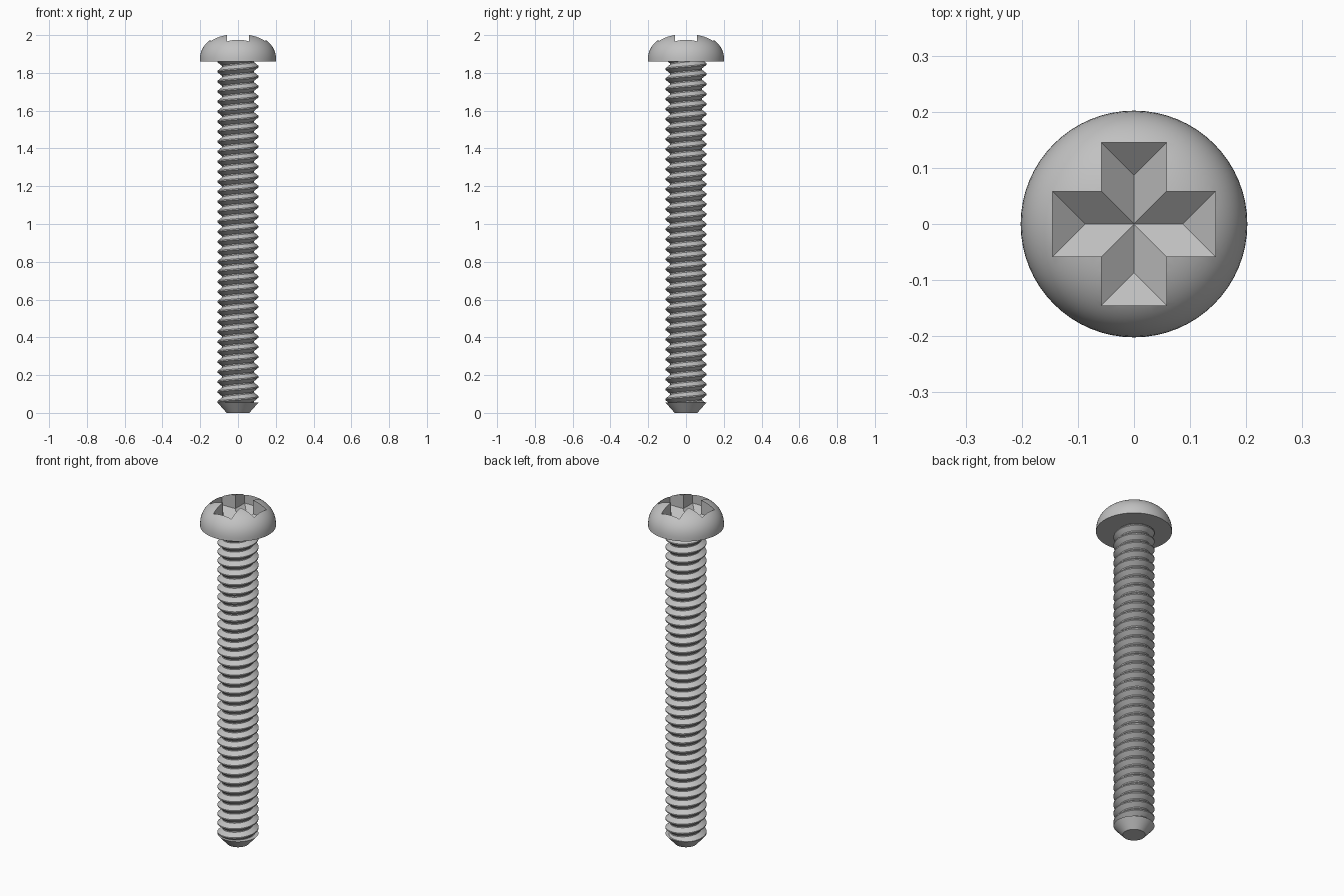
import bpy, bmesh
from math import sin, cos, pi, radians

cube = bpy.data.objects.get("Cube")
if cube:
    bpy.data.objects.remove(cube, do_unlink=True)

steel = bpy.data.materials.new("grey_steel")
steel.use_nodes = True
colour = (0.54, 0.54, 0.54, 1)
steel.diffuse_color = colour
steel.node_tree.nodes["Principled BSDF"].inputs["Base Color"].default_value = colour

HEAD_Z, HEAD_R, HEAD_H = 1.86, 0.202, 0.148
TIP_Z, TIP_R = 0.055, 0.06
MAJOR, MINOR, PITCH = 0.109, 0.084, 0.053
SEG = 64


def make_object(name, bm):
    bmesh.ops.remove_doubles(bm, verts=bm.verts, dist=1e-5)
    bmesh.ops.recalc_face_normals(bm, faces=bm.faces)
    mesh = bpy.data.meshes.new(name)
    bm.to_mesh(mesh)
    bm.free()
    mesh.materials.append(steel)
    obj = bpy.data.objects.new(name, mesh)
    bpy.context.collection.objects.link(obj)
    return obj


def activate(obj):
    bpy.ops.object.select_all(action="DESELECT")
    obj.select_set(True)
    bpy.context.view_layer.objects.active = obj


def smooth(obj):
    activate(obj)
    bpy.ops.object.shade_smooth_by_angle(angle=radians(30))


def revolve(name, profile):
    bm = bmesh.new()
    verts = [bm.verts.new((r, 0, z)) for r, z in profile]
    edges = [bm.edges.new(pair) for pair in zip(verts, verts[1:])]
    bmesh.ops.spin(bm, geom=verts + edges, cent=(0, 0, 0), axis=(0, 0, 1),
                   angle=2 * pi, steps=SEG)
    return make_object(name, bm)


def slot_cutter(along_y):
    """Straight slot with a hipped, V-shaped floor."""
    half, wide, wall, valley = 0.145, 0.058, 1.92, 1.868
    bm = bmesh.new()
    points = [(sx * half, sy * wide, z) for z in (wall, 2.2)
              for sx, sy in ((-1, -1), (1, -1), (1, 1), (-1, 1))]
    points += [(-(half - wide), 0, valley), (half - wide, 0, valley)]
    if along_y:
        points = [(-y, x, z) for x, y, z in points]
    v = [bm.verts.new(p) for p in points]
    for i in range(4):
        j = (i + 1) % 4
        bm.faces.new((v[i], v[j], v[j + 4], v[i + 4]))
    bm.faces.new(v[4:8])
    for face in ((0, 1, 9, 8), (2, 3, 8, 9), (1, 2, 9), (3, 0, 8)):
        bm.faces.new([v[i] for i in face])
    obj = make_object("slot_cutter", bm)
    obj.hide_render = True
    return obj


# Domed head with a cross-shaped recess
power = 2 / 2.4
steps = 20
dome = [(0, HEAD_Z)]
for i in range(steps):
    a = i / steps * pi / 2
    dome.append((HEAD_R * cos(a) ** power, HEAD_Z + HEAD_H * sin(a) ** power))
dome.append((0, HEAD_Z + HEAD_H))
head = revolve("head", dome)
for along_y in (False, True):
    cutter = slot_cutter(along_y)
    activate(head)
    mod = head.modifiers.new("recess", "BOOLEAN")
    mod.operation, mod.solver, mod.object = "DIFFERENCE", "EXACT", cutter
    bpy.ops.object.modifier_apply(modifier=mod.name)
    bpy.data.objects.remove(cutter, do_unlink=True)
smooth(head)

# Chamfered tip
smooth(revolve("tip", [(0, 0), (TIP_R, 0), (MAJOR, TIP_Z), (0, TIP_Z)]))

# Threaded shank: right-handed helical rows with a trapezoid tooth
stops = (0.0, 0.12, 0.5, 0.62)


def thread_radius(phase):
    root, rise, crest, fall = stops
    phase %= 1
    if phase < rise:
        t = 0
    elif phase < crest:
        t = (phase - rise) / (crest - rise)
    elif phase < fall:
        t = 1
    else:
        t = (1 - phase) / (1 - fall)
    return MINOR + (MAJOR - MINOR) * t


bm = bmesh.new()
turns = int((HEAD_Z - TIP_Z) / PITCH) + 3
columns = []
for i in range(SEG + 1):
    turn = i / SEG
    column = []
    for k in range(-2, turns):
        for s in stops:
            z = TIP_Z + PITCH * (k + s + turn)
            z = min(max(z, TIP_Z), HEAD_Z)
            r = thread_radius((z - TIP_Z) / PITCH - turn)
            column.append(bm.verts.new((r * cos(2 * pi * turn), r * sin(2 * pi * turn), z)))
    columns.append(column)
for a, b in zip(columns, columns[1:]):
    for j in range(len(a) - 1):
        zs = [v.co.z for v in (a[j], b[j], b[j + 1], a[j + 1])]
        if max(zs) - min(zs) > 1e-6:
            bm.faces.new((a[j], b[j], b[j + 1], a[j + 1]))
bmesh.ops.delete(bm, geom=[v for v in bm.verts if not v.link_faces], context="VERTS")
smooth(make_object("threaded_shank", bm))
